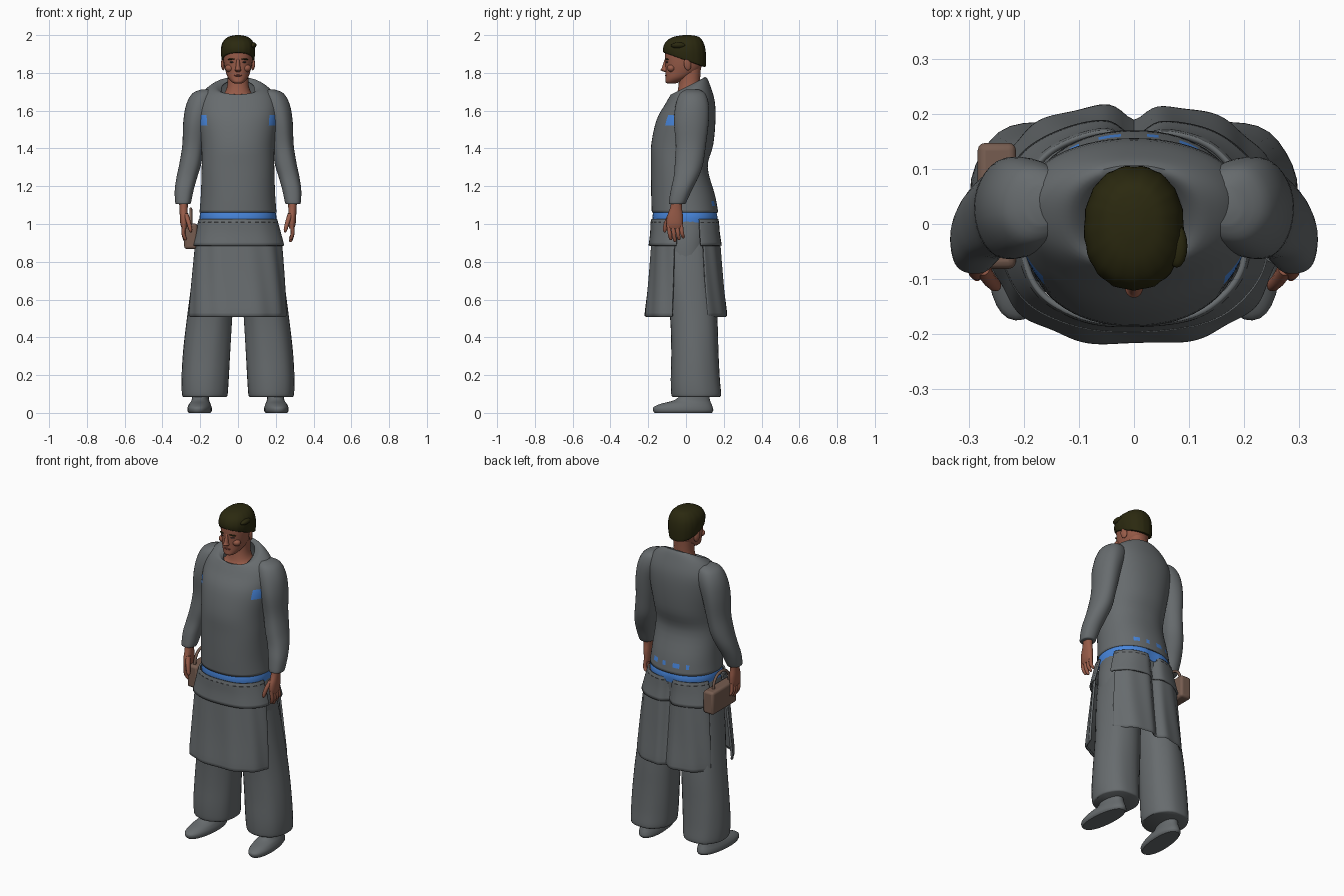
import bpy, bmesh
from math import sin, cos, pi, radians, exp, atan2, copysign
from mathutils import Vector

if "Cube" in bpy.data.objects:
    bpy.data.objects.remove(bpy.data.objects["Cube"])


def material(name, colour):
    mat = bpy.data.materials.new(name)
    mat.use_nodes = True
    mat.diffuse_color = (*colour, 1)
    mat.node_tree.nodes["Principled BSDF"].inputs["Base Color"].default_value = (*colour, 1)
    return mat


CLOTH = material("grey cloth", (.135, .148, .155))
SEAM = material("dark seam", (.03, .032, .034))
BLUE = material("blue undershirt", (.065, .24, .72))
SKIN = material("skin", (.31, .105, .065))
LIPS = material("lips", (.22, .06, .045))
HAIR = material("dark hair", (.024, .022, .005))
LEATHER = material("brown leather", (.18, .108, .08))


def finish(obj, mats, angle=45):
    for mat in mats:
        obj.data.materials.append(mat)
    obj.data.shade_smooth()
    obj.data.set_sharp_from_angle(angle=radians(angle))
    return obj


def spline(rows, steps):
    """Smooth the rows with a Catmull-Rom curve."""
    rows = [tuple(r) + (0,) * (6 - len(r)) for r in rows]
    ext = [rows[0]] + rows + [rows[-1]]
    out = []
    for i in range(len(rows) - 1):
        p, q, r, s = ext[i:i + 4]
        for k in range(steps):
            t = k / steps
            out.append([b + .5 * t * (c - a + t * (2*a - 5*b + 4*c - d + t * (3*(b - c) + d - a)))
                        for a, b, c, d in zip(p, q, r, s)])
    return out + [rows[-1]]


def loft(name, mats, rows, side=1, n=32, steps=4, power=2.2, arc=None, cleft=0,
         wave=0, waves=9, cap=True, thick=0, rule=None):
    """Skin over level rings; each row is z, centre x, centre y, radius x, radius y, tilt."""
    bm = bmesh.new()
    start, end = arc or (0, 360)
    rings = []
    for z, cx, cy, rx, ry, tilt in spline(rows, steps):
        ring = []
        for i in range(n + bool(arc)):
            a = radians(start + (end - start) * i / n)
            u = copysign(abs(cos(a)) ** (2 / power), cos(a))
            v = copysign(abs(sin(a)) ** (2 / power), sin(a))
            f = 1 + wave * sin(waves * a + z * 5)
            x, y = cx + rx * u * f, cy + ry * v * f
            if v > 0:
                y -= cleft * exp(-(x / .03) ** 2)
            ring.append(bm.verts.new((side * x, y, z + tilt * v)))
        rings.append(ring)
    for low, high in zip(rings, rings[1:]):
        for i in range(n):
            j = (i + 1) % len(low)
            bm.faces.new((low[i], low[j], high[j], high[i]))
    if cap and not arc:
        bm.faces.new(rings[0])
        bm.faces.new(rings[-1])
    bmesh.ops.recalc_face_normals(bm, faces=bm.faces)
    if rule:
        for face in bm.faces:
            face.material_index = int(rule(face.calc_center_median()))
    mesh = bpy.data.meshes.new(name)
    bm.to_mesh(mesh)
    bm.free()
    obj = bpy.data.objects.new(name, mesh)
    bpy.context.collection.objects.link(obj)
    if thick:
        mod = obj.modifiers.new("thickness", "SOLIDIFY")
        mod.thickness, mod.offset = thick, 0
    return finish(obj, mats)


def blob(name, mat, loc, size, rot=(0, 0, 0)):
    bpy.ops.mesh.primitive_uv_sphere_add(segments=16, ring_count=10, radius=1, location=loc, rotation=rot)
    obj = bpy.context.object
    obj.name, obj.scale = name, size
    return finish(obj, [mat])


# Tunic with small gaps where the blue layer shows through
def tunic_gap(c):
    x = abs(c.x)
    back = c.y > 0 and 1.09 < c.z < 1.13 and .03 < x < .12 and sin(c.x * 90 + c.z * 130) > -.1
    chest = c.y < -.03 and 1.52 < c.z < 1.58 and x > .165
    return back or chest


loft("tunic", [CLOTH, BLUE], [
    (1.06, 0, -.005, .2, .172), (1.15, 0, -.015, .193, .165), (1.3, 0, -.035, .188, .146),
    (1.42, 0, -.02, .19, .16), (1.55, 0, 0, .205, .152), (1.64, 0, .02, .205, .128, .01),
    (1.7, 0, .02, .175, .105, .03), (1.728, 0, .015, .125, .09, .045),
    (1.71, 0, .012, .088, .078, .05)], n=64, cap=False, thick=.008, rule=tunic_gap)

# Blue waist band and the hips under it
loft("waist_band", [BLUE], [(1, 0, -.003, .2, .17), (1.04, 0, -.003, .203, .174),
     (1.08, 0, -.005, .195, .166)], n=48, cleft=.012)
loft("trouser_hips", [CLOTH], [(.72, 0, 0, .22, .12), (.9, 0, 0, .222, .148), (1.02, 0, 0, .2, .155)])


# Two-layer skirt: front and back panels, open at the sides
def stitches(c):
    return 1.004 < c.z < 1.011 and sin(34 * atan2(c.y, c.x)) > -.2


for part, peplum_arc, skirt_arc, cleft in (
        ("front", (190, 350), (195, 345), 0), ("back", (20, 160), (26, 154), .032)):
    loft(part + "_peplum", [CLOTH, SEAM], [
        (1.025, 0, -.005, .205, .174), (1.012, 0, -.005, .209, .177), (1.004, 0, -.005, .211, .178),
        (.95, 0, -.004, .226, .181), (.885, 0, -.003, .243, .19)],
        n=80, steps=3, power=2.5, arc=peplum_arc, cleft=cleft, wave=.004, thick=.01, rule=stitches)
    loft(part + "_skirt", [CLOTH], [
        (.93, 0, 0, .228, .174), (.7, 0, 0, .248, .194), (.53, 0, 0, .26, .213), (.52, 0, 0, .257, .21)],
        n=80, power=2.5, arc=skirt_arc, cleft=cleft, wave=.014, waves=11, thick=.012)

# Limbs, mirrored
for side, word in ((1, "left_"), (-1, "right_")):
    loft(word + "trouser_leg", [CLOTH], [
        (.085, .175, .055, .115, .125), (.1, .175, .055, .121, .132), (.18, .173, .05, .125, .13),
        (.32, .165, .047, .125, .125), (.5, .15, .04, .12, .125), (.75, .125, .015, .112, .13),
        (.95, .1, 0, .1, .135)], side, wave=.01, waves=7)
    shoe = loft(word + "shoe", [CLOTH], [
        (0, 0, 0, .056, .152), (.012, 0, 0, .063, .16), (.03, 0, 0, .062, .157),
        (.048, 0, .015, .055, .135), (.07, 0, .05, .045, .092), (.12, 0, .07, .04, .062)], side)
    shoe.location = (side * .203, -.015, 0)
    shoe.rotation_euler.z = side * .08
    loft(word + "sleeve", [CLOTH], [
        (1.712, .165, .035, .03, .035), (1.69, .18, .035, .062, .068), (1.63, .2, .033, .074, .088),
        (1.54, .222, .028, .067, .092), (1.42, .236, .025, .058, .08), (1.32, .252, .015, .058, .075),
        (1.25, .27, 0, .055, .066), (1.18, .285, -.025, .05, .056), (1.115, .291, -.045, .042, .046),
        (1.105, .291, -.047, .036, .04)], side, wave=.012, waves=5)
    loft(word + "hand", [SKIN], [
        (1.15, .29, -.045, .026, .03), (1.09, .288, -.052, .022, .031), (1.04, .287, -.058, .021, .042),
        (1, .286, -.06, .019, .043), (.975, .284, -.06, .013, .04)], side, n=20)
    for k in range(4):
        y, tip = -.093 + k * .022, .905 + .009 * abs(k - 1)
        loft(word + "finger", [SKIN], [
            (1, .286, y, .01, .011), (.95, .289, y + .006, .01, .011),
            (tip + .008, .28, y + .012, .009, .009), (tip, .278, y + .012, .003, .003)], side, n=10)
    loft(word + "thumb", [SKIN], [
        (1.055, .277, -.08, .014, .014), (1.01, .262, -.103, .012, .013),
        (.97, .252, -.112, .01, .011), (.955, .25, -.112, .003, .004)], side, n=10)
    # Paired face details
    blob(word + "ear", SKIN, (side * .079, .008, 1.845), (.01, .02, .032), (.15, 0, side * .3))
    blob(word + "brow", HAIR, (side * .034, -.101, 1.873), (.021, .008, .004), (0, side * .1, side * .3))
    blob(word + "eye", SEAM, (side * .033, -.1, 1.857), (.012, .006, .004), (0, 0, side * .3))
    blob(word + "cheek", SKIN, (side * .045, -.078, 1.825), (.024, .022, .02))

# Neck, head and face
loft("neck", [SKIN], [(1.6, 0, .01, .13, .09), (1.66, 0, .01, .1, .075), (1.7, 0, .015, .068, .063, .01),
     (1.75, 0, .018, .055, .056), (1.84, 0, .02, .056, .06)])
loft("head", [SKIN], [
    (1.744, 0, -.078, .018, .02), (1.752, 0, -.07, .033, .039), (1.775, 0, -.046, .053, .062),
    (1.81, 0, -.02, .066, .088), (1.85, 0, -.01, .075, .099), (1.9, 0, -.006, .079, .105),
    (1.95, 0, -.006, .073, .096), (1.985, 0, -.005, .04, .05)])
loft("nose", [SKIN], [
    (1.806, 0, -.105, .012, .012), (1.814, 0, -.112, .017, .022), (1.825, 0, -.108, .013, .021),
    (1.865, 0, -.1, .009, .015), (1.885, 0, -.095, .009, .012)], n=16)
blob("mouth", LIPS, (0, -.1, 1.786), (.024, .012, .006))

# Hair cap, low at the nape, with a side tuft
loft("hair", [HAIR], [
    (1.868, 0, -.006, .081, .106, -.038), (1.875, 0, -.007, .087, .112, -.036),
    (1.92, 0, -.007, .091, .112, -.016), (1.96, 0, -.005, .082, .1, -.006),
    (1.988, 0, 0, .056, .072), (1.998, 0, .005, .024, .034), (2, 0, .005, .004, .006)],
    n=48, wave=.012, waves=17)
blob("hair_tuft", HAIR, (.078, -.04, 1.945), (.02, .04, .016), (0, -.4, 0))

# Handbag held in the right hand
bpy.ops.mesh.primitive_cube_add(size=1, location=(-.25, .033, .935))
bag = bpy.context.object
bag.name, bag.scale = "handbag", (.07, .23, .135)
bpy.ops.object.transform_apply(location=False, rotation=False, scale=True)
bevel = bag.modifiers.new("soft edges", "BEVEL")
bevel.width, bevel.segments = .014, 3
finish(bag, [LEATHER])

curve = bpy.data.curves.new("handbag_handle", "CURVE")
curve.dimensions, curve.bevel_depth, curve.bevel_resolution = "3D", .008, 3
path = curve.splines.new("POLY")
path.points.add(16)
for k, point in enumerate(path.points):
    a = pi * k / 16
    point.co = (*Vector((-.25, .02 - .075 * cos(a), .99 + .09 * sin(a) ** .7)), 1)
curve.materials.append(LEATHER)
bpy.context.collection.objects.link(bpy.data.objects.new("handbag_handle", curve))
